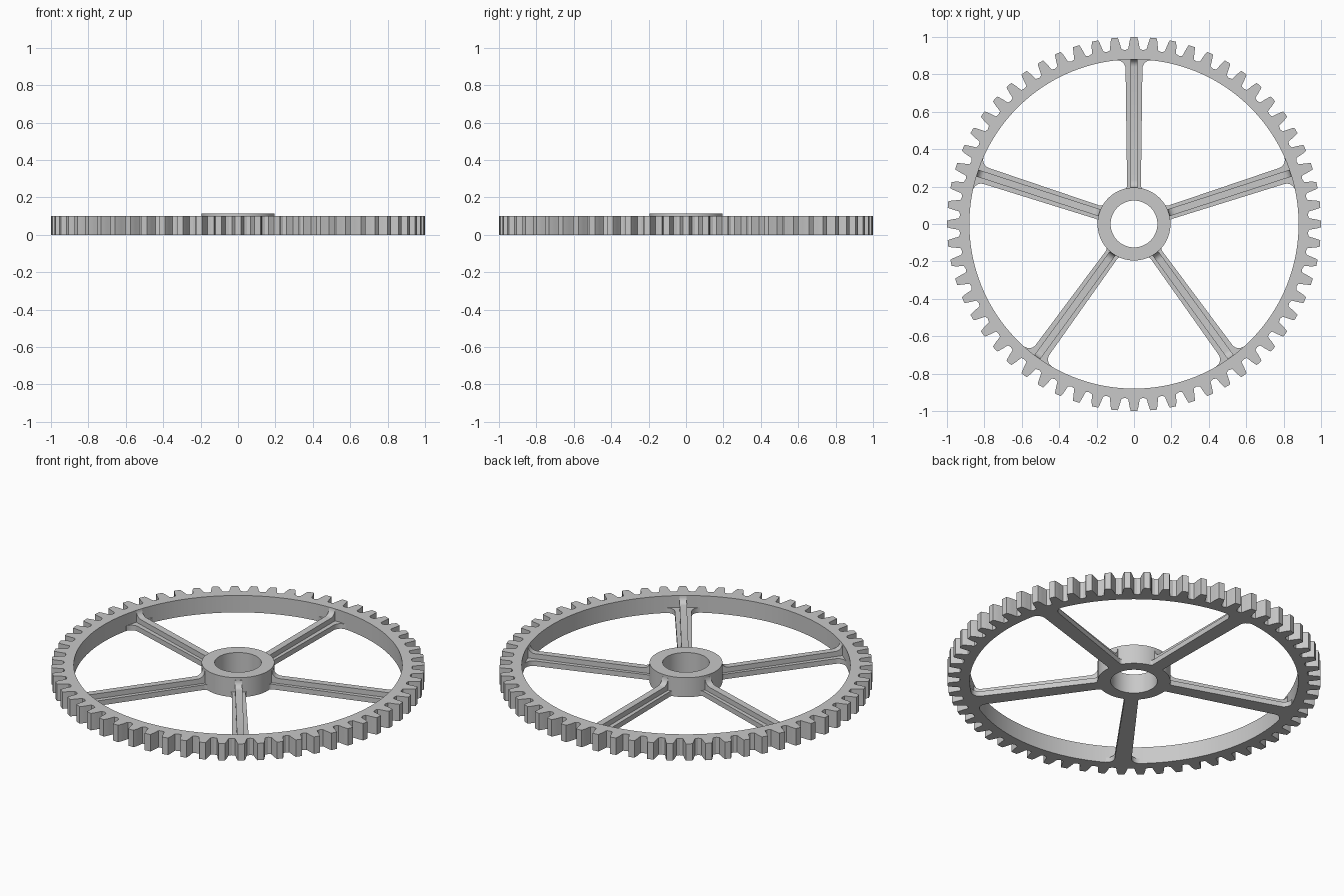
import bpy
from math import sin, cos, pi, radians
from mathutils import Matrix, Vector

cube = bpy.data.objects.get("Cube")
if cube:
    bpy.data.objects.remove(cube)

TEETH = 60
RIM_IN, RIM_TOP = 0.88, 0.10
HUB_OUT, HUB_IN, HUB_TOP = 0.195, 0.125, 0.115
PLATE_TOP, RIB_TOP = 0.03, 0.06

gray = bpy.data.materials.new("plain gray metal")
gray.use_nodes = True
color = (0.58, 0.58, 0.58, 1)
gray.diffuse_color = color
gray.node_tree.nodes["Principled BSDF"].inputs["Base Color"].default_value = color


def make_object(name, verts, faces):
    mesh = bpy.data.meshes.new(name)
    mesh.from_pydata(verts, [], faces)
    mesh.materials.append(gray)
    obj = bpy.data.objects.new(name, mesh)
    bpy.context.collection.objects.link(obj)
    bpy.ops.object.select_all(action="DESELECT")
    obj.select_set(True)
    bpy.context.view_layer.objects.active = obj
    bpy.ops.object.mode_set(mode="EDIT")
    bpy.ops.mesh.select_all(action="SELECT")
    bpy.ops.mesh.normals_make_consistent(inside=False)
    bpy.ops.object.mode_set(mode="OBJECT")
    bpy.ops.object.shade_smooth_by_angle(angle=radians(25))
    return obj


def ring(name, polar, inner, height):
    """Ring between an outer outline of (angle, radius) and an inner circle."""
    n = len(polar)
    verts = []
    for z in (0, height):
        verts += [(r * cos(a), r * sin(a), z) for a, r in polar]
        verts += [(inner * cos(a), inner * sin(a), z) for a, r in polar]
    loops = [[k * n + i for i in range(n)] for k in (0, 1, 3, 2)]
    faces = []
    for k in range(4):
        p, q = loops[k], loops[(k + 1) % 4]
        faces += [(p[i], p[(i + 1) % n], q[(i + 1) % n], q[i]) for i in range(n)]
    return make_object(name, verts, faces)


def prism(name, outline, offset, matrix):
    """Solid made by pushing a 3D outline along an offset."""
    n = len(outline)
    a = [Vector(p) for p in outline]
    verts = [matrix @ p for p in a] + [matrix @ (p + Vector(offset)) for p in a]
    faces = [list(range(n)), list(range(n, 2 * n))]
    faces += [(i, (i + 1) % n, n + (i + 1) % n, n + i) for i in range(n)]
    return make_object(name, verts, faces)


def fillet(cx, cy, radius, start, steps=6):
    """Quarter arc around a centre, turning clockwise from a start angle."""
    angles = [start - pi / 2 * i / steps for i in range(steps + 1)]
    return [(cx + radius * cos(t), cy + radius * sin(t)) for t in angles]


# Toothed rim
tooth = [(0.034, 0.936), (0.031, 0.945), (0.027, 0.965), (0.022, 0.985), (0.017, 1.0)]
tooth_outline = [(-a, r) for a, r in tooth] + [(0, 1.0)] + [(a, r) for a, r in reversed(tooth)]
tooth_outline.append((pi / TEETH, 0.931))
gear = [(2 * pi * k / TEETH + a, r) for k in range(TEETH) for a, r in tooth_outline]
ring("toothed_rim", gear, RIM_IN, RIM_TOP)

# Hub with bore
ring("hub", [(2 * pi * i / 96, HUB_OUT) for i in range(96)], HUB_IN, HUB_TOP)

# Half outline of the spoke plate, flaring into the hub and the rim
half_in, half_out, r_in, r_out = 0.037, 0.045, 0.02, 0.045
y_in, y_out = 0.18, 0.884
side = fillet(half_in + r_in, y_in + r_in + 0.005, r_in, -pi / 2)
side += fillet(half_out + r_out, y_out - r_out - 0.009, r_out, pi)
side = [(half_in + r_in, y_in)] + side + [(half_out + r_out, y_out)]
plate = [(x, y, 0) for x, y in side] + [(-x, y, 0) for x, y in reversed(side)]

# Side profile of the rib, sweeping up at both ends
r = RIM_TOP - RIB_TOP
rib = [(0.185, 0.02), (0.185, RIM_TOP)]
rib += list(reversed(fillet(HUB_OUT + r, RIM_TOP, r, -pi / 2)))[::-1][::-1]
rib += list(reversed(fillet(RIM_IN - r, RIM_TOP, r, 0)))
rib += [(0.885, RIM_TOP), (0.885, 0.02)]
rib_width = 0.038

# Five spokes
rib[2:9] = fillet(HUB_OUT + r, RIM_TOP, r, -pi / 2)[::-1]
rib[9:16] = fillet(RIM_IN - r, RIM_TOP, r, 0)[::-1]
for k in range(5):
    turn = Matrix.Rotation(2 * pi * k / 5, 4, "Z")
    prism(f"spoke_plate_{k + 1}", plate, (0, 0, PLATE_TOP), turn)
    prism(f"spoke_rib_{k + 1}", [(-rib_width / 2, y, z) for y, z in rib],
          (rib_width, 0, 0), turn)
